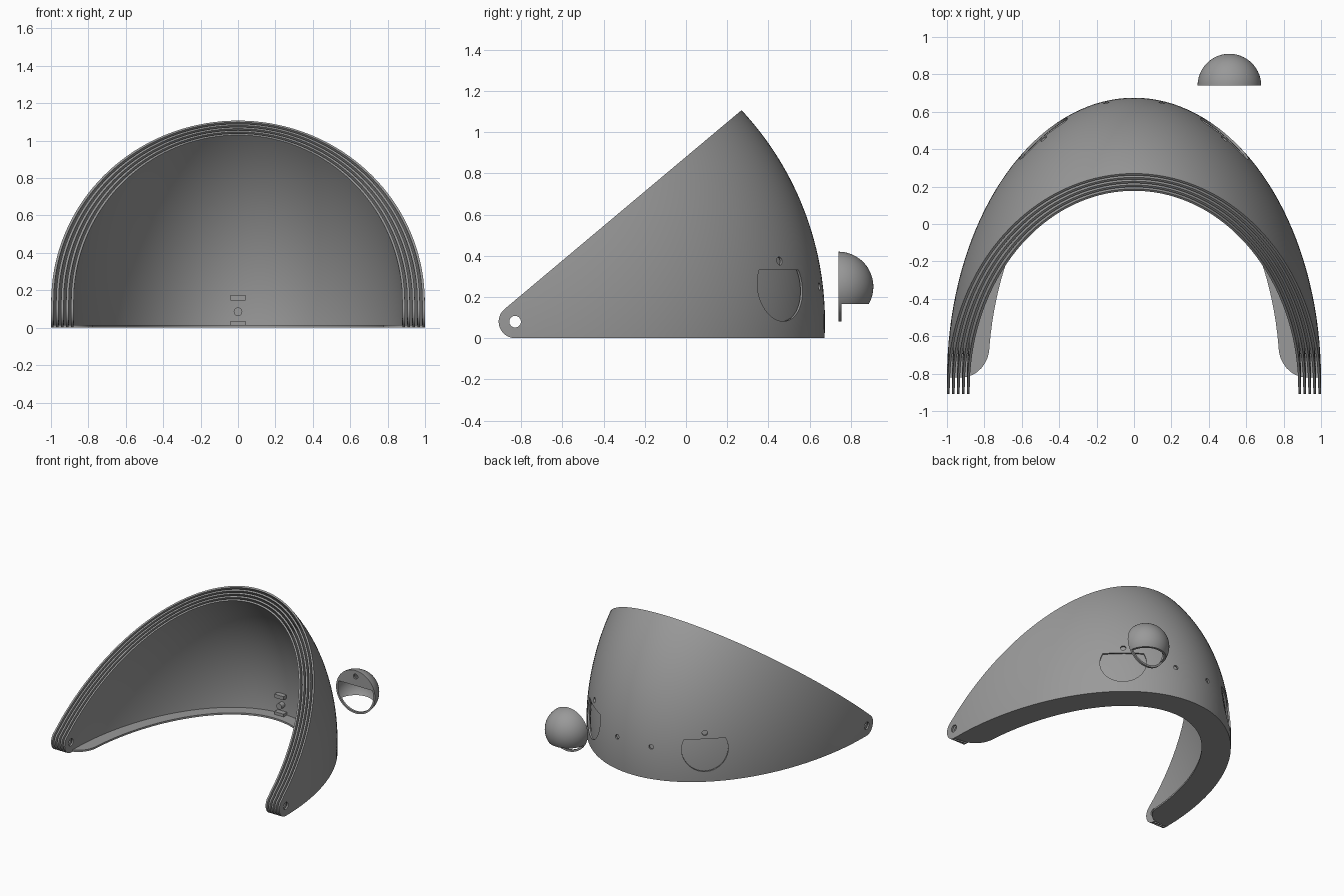
import bpy, bmesh, math
from mathutils import Matrix, Vector

if "Cube" in bpy.data.objects:
    bpy.data.objects.remove(bpy.data.objects["Cube"])

PY, PZ = -0.83, 0.08          # pivot axis (runs along x)
CAP, HOLE = 0.08, 0.028       # pivot end radius, pivot hole radius
A, B = 1.0, 1.505             # half width and swing radius of the outer shell
T = 0.12 / 9                  # shell thickness, also the gap between shells
OPEN = math.radians(40)

grey = bpy.data.materials.new("mid_grey")
grey.diffuse_color = (0.32, 0.32, 0.32, 1)
grey.use_nodes = True
grey.node_tree.nodes["Principled BSDF"].inputs["Base Color"].default_value = grey.diffuse_color


def finish(name, bm, smooth=True):
    bmesh.ops.remove_doubles(bm, verts=bm.verts, dist=1e-5)
    bmesh.ops.recalc_face_normals(bm, faces=bm.faces)
    me = bpy.data.meshes.new(name)
    bm.to_mesh(me)
    bm.free()
    ob = bpy.data.objects.new(name, me)
    bpy.context.collection.objects.link(ob)
    me.materials.append(grey)
    if smooth:
        shade(ob)
    return ob


def activate(ob):
    bpy.ops.object.select_all(action='DESELECT')
    ob.select_set(True)
    bpy.context.view_layer.objects.active = ob


def shade(ob):
    activate(ob)
    bpy.ops.object.shade_smooth_by_angle(angle=math.radians(30))


def prism(name, pts, depth, matrix=None, smooth=True):
    """Extrude a 2D outline along local z, centred, then place it."""
    bm = bmesh.new()
    f = bm.faces.new([bm.verts.new((x, y, -depth / 2)) for x, y in pts])
    ext = bmesh.ops.extrude_face_region(bm, geom=[f])['geom']
    bmesh.ops.translate(bm, vec=(0, 0, depth),
                        verts=[v for v in ext if isinstance(v, bmesh.types.BMVert)])
    if matrix:
        bm.transform(matrix)
    return finish(name, bm, smooth)


def cut(ob, cutters):
    for c in cutters:
        m = ob.modifiers.new("cut", 'BOOLEAN')
        m.operation, m.solver, m.object = 'DIFFERENCE', 'EXACT', c
        activate(ob)
        bpy.ops.object.modifier_apply(modifier=m.name)
        bpy.data.objects.remove(c)
    shade(ob)


def arc(r, a0, a1, n, cx=0, cy=0):
    return [(cx + r * math.cos(math.radians(a0 + (a1 - a0) * i / n)),
             cy + r * math.sin(math.radians(a0 + (a1 - a0) * i / n))) for i in range(n + 1)]


def circle(r, n=24, cx=0, cy=0):
    return arc(r, 0, 360, n, cx, cy)[:-1]


def facing(x, y, z, angle):
    """Local x = sideways, local y = up, local z = outward at the given heading."""
    out = Vector((math.cos(angle), math.sin(angle), 0))
    up = Vector((0, 0, 1))
    m = Matrix((up.cross(out), up, out)).transposed().to_4x4()
    return Matrix.Translation((x, y, z)) @ m


def shell(name, a, b, nt=72, nphi=36, nback=16):
    """Wedge of an ellipsoid swung about the pivot, with rounded pivot ends."""
    bm = bmesh.new()

    def sheet(a, b):
        def vert(x, r, p):
            return bm.verts.new((x, PY + r * math.cos(p), PZ + r * math.sin(p)))
        t0 = math.asin(CAP / b)
        rows, quads = [], []
        for i in range(nt + 1):
            t = t0 + (math.pi - 2 * t0) * i / nt
            r = b * math.sin(t)
            e = math.asin(min(1, CAP / r))
            rows.append([vert(a * math.cos(t), r, -e + (OPEN + 2 * e) * j / nphi)
                         for j in range(nphi + 1)])
        for p, q in zip(rows, rows[1:]):
            quads += [(p[j], p[j + 1], q[j + 1], q[j]) for j in range(nphi)]
        # rounded ends around the pivot holes
        for row, s in ((rows[0], 1), (rows[-1], -1)):
            x = row[0].co.x
            start = OPEN + math.pi / 2
            angs = [-math.pi / 2 + (OPEN + math.pi) * j / nphi for j in range(nphi + 1)]
            back = [start + (math.pi - OPEN) * j / nback for j in range(1, nback)]
            ring = row + [vert(x, CAP, p) for p in back]
            hole = [vert(s * a, HOLE, p) for p in angs + back]
            n = len(ring)
            quads += [(ring[k], ring[(k + 1) % n], hole[(k + 1) % n], hole[k])
                      for k in range(n)]
        return quads

    outer, inner = sheet(a, b), sheet(a - T, b - T)
    pair = {}
    for fo, fi in zip(outer, inner):
        pair.update(zip(fo, fi))
        bm.faces.new(fo)
    rim = [e for e in bm.edges if e.is_boundary]
    for fi in inner:
        bm.faces.new(fi)
    for e in rim:
        v, w = e.verts
        bm.faces.new((v, w, pair[w], pair[v]))
    return finish(name, bm)


# five nested shells
shells = [shell("shell_%d" % (i + 1), A - 2 * T * i, B - 2 * T * i) for i in range(5)]

# eye openings, peg holes and rear holes in the outer shell only
cutters = []
lid = math.degrees(math.asin(0.08 / 0.168))
for s in (1, -1):
    ang = math.radians(90 - s * 41.5)
    place = facing(s * 0.5, 0.473, 0.25, ang)
    cutters.append(prism("eye_cutter", arc(0.168, 180 - lid, 360 + lid, 40), 0.3, place))
    cutters.append(prism("peg_cutter", circle(0.02, cy=0.125), 0.3, place))
    cutters.append(prism("rear_cutter", circle(0.018),
                         0.2, facing(s * 0.15, 0.66, 0.25, math.radians(90 - s * 6))))
cut(shells[0], cutters)

# flat rim under the shells, with rounded front corners
ends = math.asin(0.01 / 1.5)
outline = []
for i in range(73):
    t = ends + (math.pi - 2 * ends) * i / 72
    outline.append((0.996 * math.cos(t), PY + 1.5 * math.sin(t)))
t1 = math.asin(0.18 / 1.29)
corner = [(0.92 - 0.148 * math.cos(k * math.pi / 16), -0.65 - 0.17 * math.sin(k * math.pi / 16))
          for k in range(1, 9)]
inside = [(-x, y) for x, y in reversed(corner)]
for i in range(61):
    t = math.pi - t1 - (math.pi - 2 * t1) * i / 60
    inside.append((0.78 * math.cos(t), PY + 1.29 * math.sin(t)))
prism("bottom_rim", outline + inside + corner, 0.014, Matrix.Translation((0, 0, 0.007)))

# catch inside the rear wall: two tabs and a pin
wall = PY + B - 9 * T
for name, z in (("upper_tab", 0.16), ("lower_tab", 0.022)):
    prism(name, [(-0.04, -0.014), (0.04, -0.014), (0.04, 0.014), (-0.04, 0.014)],
          0.05, facing(0, wall - 0.018, z, math.pi / 2))
prism("catch_pin", circle(0.023), 0.05, facing(0, wall - 0.018, 0.085, math.pi / 2))

# separate eye: hollow dome, open underneath
EX, EY, EZ, ER = 0.51, 0.74, 0.25, 0.17
profile = arc(ER, 0, 90, 20) + arc(ER - 0.015, 90, 0, 20)
bm = bmesh.new()
N = 56
rings = [[bm.verts.new((EX + r * math.cos(2 * math.pi * k / N), EY + d,
                        EZ + r * math.sin(2 * math.pi * k / N))) for k in range(N)]
         for r, d in profile]
for p, q in zip(rings, rings[1:] + rings[:1]):
    if p is rings[20]:
        continue              # outer and inner poles stay separate
    for k in range(N):
        bm.faces.new((p[k], p[(k + 1) % N], q[(k + 1) % N], q[k]))
dome = finish("eye_dome", bm)
box = prism("dome_cutter", [(-0.3, -0.3), (0.3, -0.3), (0.3, 0), (-0.3, 0)], 0.3,
            facing(EX, EY + 0.165, 0.165, math.pi / 2), False)
cut(dome, [box])

# eye back plate with peg hole
lid = math.degrees(math.asin(0.05 / 0.165))
plate = prism("eye_plate", arc(0.165, lid, 180 - lid, 32), 0.015,
              facing(EX, EY + 0.0075, EZ, math.pi / 2))
cut(plate, [prism("plate_cutter", circle(0.02, cy=0.122), 0.1,
                  facing(EX, EY, EZ, math.pi / 2))])
